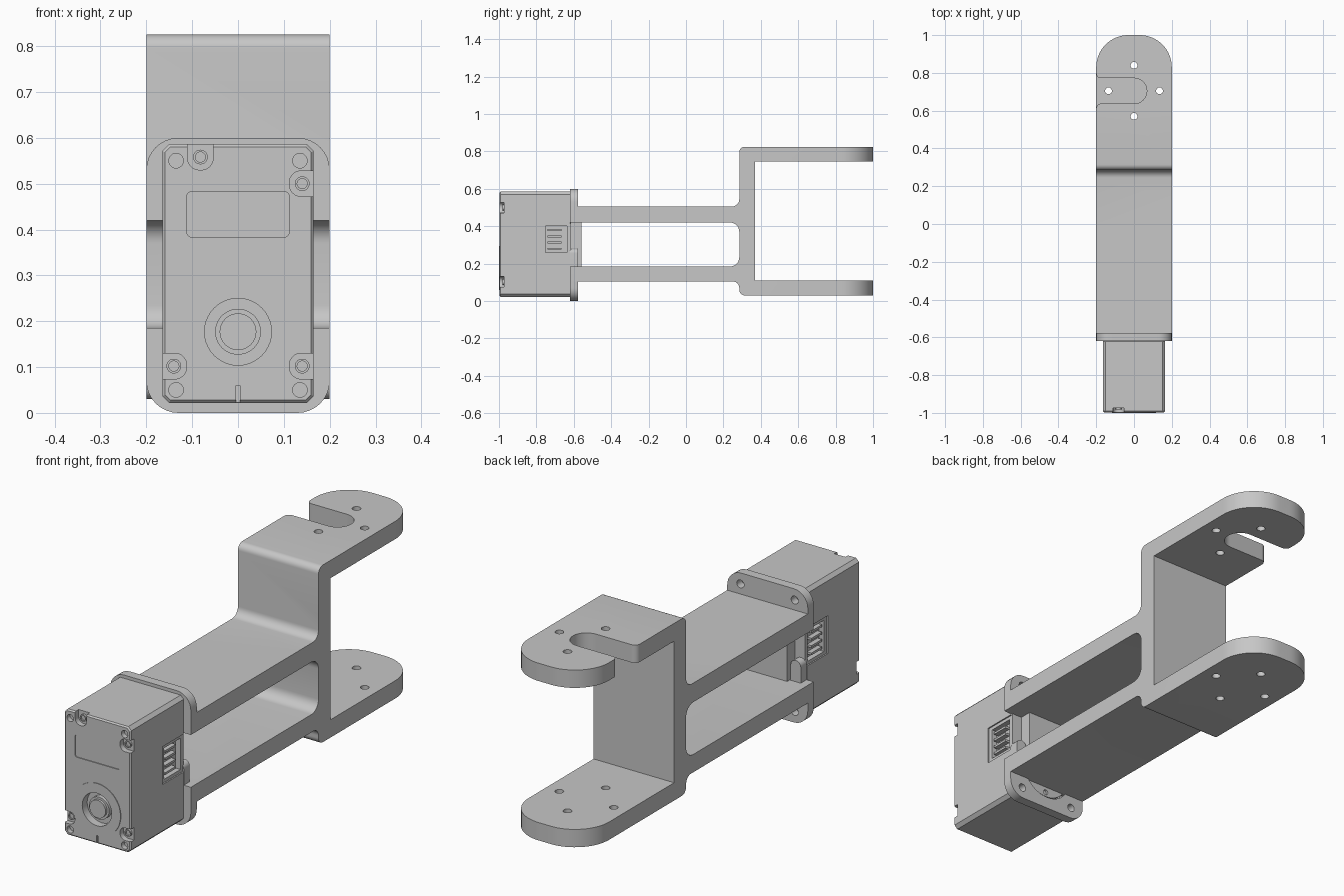
import bpy, bmesh, math
from mathutils import Vector

cube = bpy.data.objects.get("Cube")
if cube:
    bpy.data.objects.remove(cube)

grey = bpy.data.materials.new("satin grey")
grey.use_nodes = True
GREY = (0.57, 0.57, 0.57, 1)
grey.diffuse_color = GREY
grey.node_tree.nodes["Principled BSDF"].inputs["Base Color"].default_value = GREY


def rounded(points, steps=8):
    """Outline from (u, v) or (u, v, radius) corners."""
    out = []
    for i, p in enumerate(points):
        c = Vector(p[:2])
        if len(p) < 3:
            out.append(c)
            continue
        a = (Vector(points[i - 1][:2]) - c).normalized()
        b = (Vector(points[(i + 1) % len(points)][:2]) - c).normalized()
        r, half = p[2], a.angle(b) / 2
        centre = c + (a + b).normalized() * (r / math.sin(half))
        s = (c + a * (r / math.tan(half)) - centre).normalized()
        e = (c + b * (r / math.tan(half)) - centre).normalized()
        out += [centre + s.slerp(e, k / steps).normalized() * r for k in range(steps + 1)]
    # drop doubled points where two arcs meet
    return [p for i, p in enumerate(out) if (p - out[i - 1]).length > 1e-5]


def rect(u0, u1, v0, v1, r=None):
    corners = [(u0, v0), (u1, v0), (u1, v1), (u0, v1)]
    return rounded([c + (r,) for c in corners]) if r else corners


def circle(u, v, r, n=40):
    return [(u + r * math.cos(math.tau * k / n), v + r * math.sin(math.tau * k / n))
            for k in range(n)]


def prism(name, outline, axis, lo, hi):
    place = {"x": lambda u, v, t: (t, u, v),
             "y": lambda u, v, t: (u, t, v),
             "z": lambda u, v, t: (u, v, t)}[axis]
    bm = bmesh.new()
    ends = [[bm.verts.new(place(u, v, t)) for u, v in outline] for t in (lo, hi)]
    for ring in ends:
        bm.faces.new(ring)
    n = len(outline)
    for i in range(n):
        j = (i + 1) % n
        bm.faces.new((ends[0][i], ends[0][j], ends[1][j], ends[1][i]))
    bmesh.ops.recalc_face_normals(bm, faces=bm.faces)
    mesh = bpy.data.meshes.new(name)
    bm.to_mesh(mesh)
    bm.free()
    mesh.materials.append(grey)
    ob = bpy.data.objects.new(name, mesh)
    bpy.context.collection.objects.link(ob)
    return ob


def apply_all(ob):
    bpy.context.view_layer.update()
    graph = bpy.context.evaluated_depsgraph_get()
    mesh = bpy.data.meshes.new_from_object(ob.evaluated_get(graph))
    ob.modifiers.clear()
    ob.data = mesh


def carve(ob, outline, axis, lo, hi, operation="DIFFERENCE"):
    cutter = prism("cutter", outline, axis, lo, hi)
    cutter.hide_render = True
    mod = ob.modifiers.new("carve", "BOOLEAN")
    mod.object, mod.operation, mod.solver = cutter, operation, "EXACT"
    apply_all(ob)
    bpy.data.objects.remove(cutter)


# Bracket: twin arms, upright wall and the two-pronged fork
bracket = prism("bracket", rounded([
    (-.6, .105), (.285, .105, .035), (.285, .03, .03), (1, .03), (1, .11),
    (.37, .11), (.37, .745), (1, .745), (1, .825), (.285, .825, .03),
    (.285, .505, .04), (-.6, .505), (-.6, .42), (.285, .42, .05),
    (.285, .185, .05), (-.6, .185)]), "x", -.2, .2)
carve(bracket, rounded([(-.2, -.7), (.2, -.7), (.2, 1, .17), (-.2, 1, .17)], 16),
      "z", -.1, 1, "INTERSECT")
# Slot in the upper prong, with flared mouth
carve(bracket, rounded([
    (-.3, .82), (-.2, .82), (-.2, .772, .025), (.068, .772, .067),
    (.068, .637, .067), (-.2, .637, .025), (-.2, .58), (-.3, .58)]), "z", .6, 1)
# Screw holes through both prongs
for x, y in ((0, .84), (0, .57), (.135, .705), (-.135, .705)):
    carve(bracket, circle(x, y, .018, 20), "z", -.1, 1)

# Mounting plate, opened between the arms
plate = prism("mounting_plate", rect(-.2, .2, 0, .6, .07), "y", -.62, -.578)
carve(plate, rect(-.3, .3, .185, .42), "y", -.7, -.5)
carve(plate, circle(0, .177, .125), "y", -.7, -.5)
for x in (-.135, .135):
    for z in (.05, .55):
        carve(plate, circle(x, z, .018, 20), "y", -.7, -.5)
for side, name in ((-1, "right"), (1, "left")):
    u0, u1 = sorted((side * .115, side * .165))
    prism("plate_tab_" + name, rounded([
        (u0, .17), (u1, .17), (u1, .28, .024), (u0, .28, .024)]), "y", -.62, -.578)

# Motor housing
X, Z0, Z1, C, FRONT = .165, .022, .586, .015, -.997
body = prism("motor_housing", [
    (-X + C, Z0), (X - C, Z0), (X, Z0 + C), (X, Z1 - C),
    (X - C, Z1), (-X + C, Z1), (-X, Z1 - C), (-X, Z0 + C)], "y", FRONT, -.615)
bevel = body.modifiers.new("edge", "BEVEL")
bevel.width, bevel.segments, bevel.angle_limit = .006, 1, math.radians(60)
apply_all(body)

# Shaft well, label panel, bottom groove and corner bores
HUB = .177
carve(body, circle(0, HUB, .073), "y", -1.1, -.965)
carve(body, rect(-.112, .112, .383, .483, .012), "y", -1.1, FRONT + .004)
carve(body, rect(-.004, .004, 0, .065), "y", -1.1, FRONT + .005)
for x in (-.135, .135):
    for z in (.05, .55):
        carve(body, circle(x, z, .016, 24), "y", -1.1, -.975)

# Screw pockets open to the nearest edge, each holding a screw
W = .028
pockets = {
    "top": (-.082, .558, rounded([(-.082 - W, .7), (-.082 - W, .53, .026),
                                  (-.082 + W, .53, .026), (-.082 + W, .7)]))}
for name, side, z in (("upper_left", 1, .5), ("lower_left", 1, .102), ("lower_right", -1, .102)):
    inner, outer = side * .112, side * .3
    pockets[name] = (side * .14, z, rounded([
        (outer, z - W), (inner, z - W, .026), (inner, z + W, .026), (outer, z + W)]))
for name, (x, z, outline) in pockets.items():
    carve(body, outline, "y", -1.1, -.973)
    screw = prism("screw_" + name, circle(x, z, .016, 24), "y", -.982, -.97)
    carve(screw, circle(x, z, .011, 24), "y", -1.1, -.976)

# Side sockets with contact pins
for side, name in ((-1, "right"), (1, "left")):
    for depth, outline in ((.006, rect(-.77, -.6, .245, .415)),
                           (.03, rect(-.75, -.635, .26, .4))):
        lo, hi = sorted((side * (X - depth), side * .3))
        carve(body, outline, "x", lo, hi)
    lo, hi = sorted((side * (X - .035), side * (X - .008)))
    for k in range(4):
        z = .28 + .033 * k
        prism(f"pin_{name}_{k + 1}", rect(-.74, -.665, z - .005, z + .005), "x", lo, hi)

# Raised hub ring and output shaft
ring = prism("hub_ring", circle(0, HUB, .117, 56), "y", -1, -.99)
carve(ring, circle(0, HUB, .073), "y", -1.1, -.9)
prism("shaft_collar", circle(0, HUB, .05), "y", -.985, -.96)
prism("shaft", circle(0, HUB, .04), "y", -.996, -.96)

# Rear boss and horn disc
prism("rear_boss", rect(-.11, .11, .185, .42), "y", -.62, -.56)
horn = prism("rear_horn", circle(0, HUB, .118, 48), "y", -.62, -.585)
carve(horn, circle(0, .08, .012, 20), "y", -.595, -.5)

# Smooth curved faces, crisp edges
bpy.ops.object.select_all(action="DESELECT")
for ob in bpy.context.collection.objects:
    if ob.type == "MESH" and grey.name in ob.data.materials:
        ob.select_set(True)
        bpy.context.view_layer.objects.active = ob
bpy.ops.object.shade_smooth_by_angle(angle=math.radians(30))
